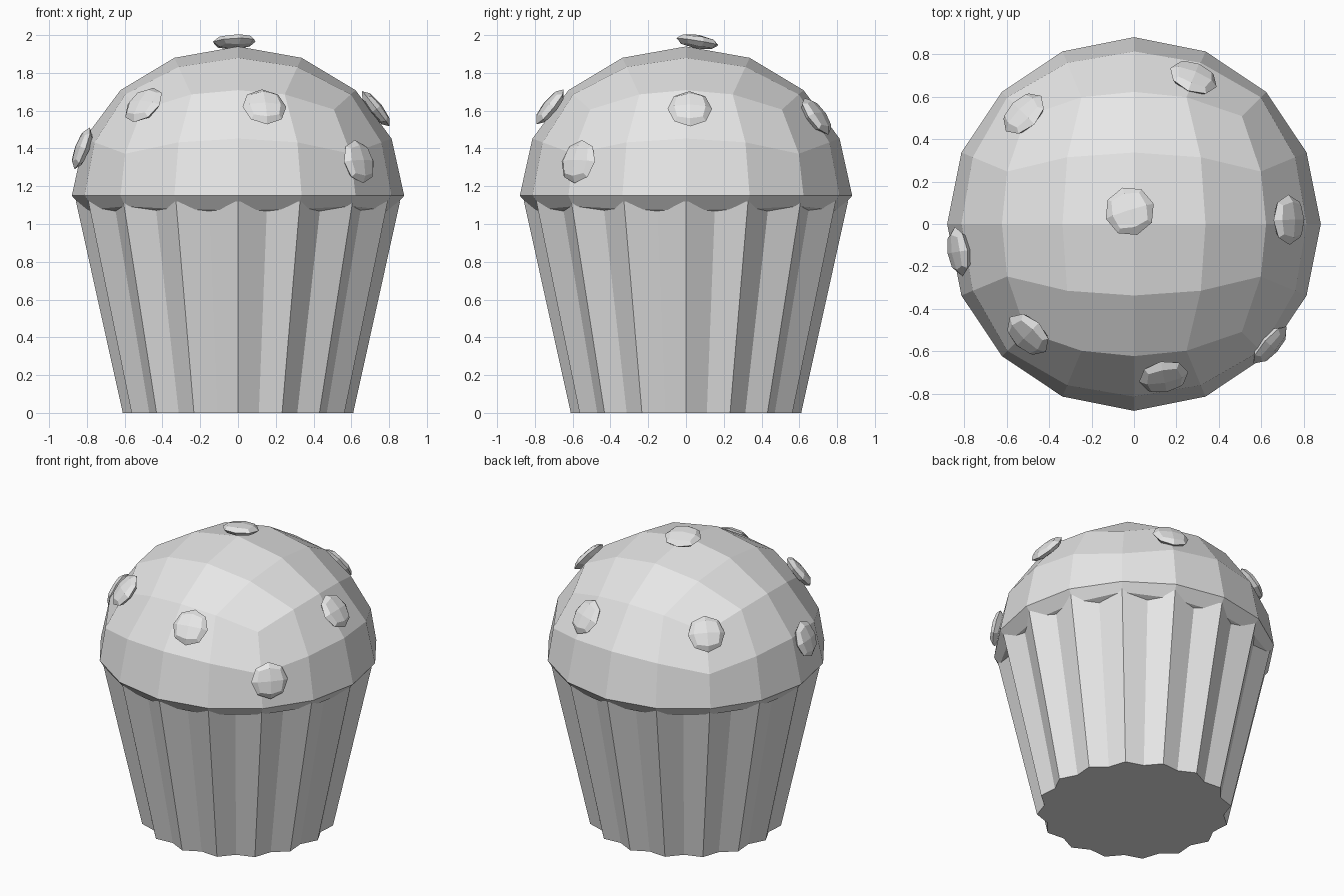
import bpy, bmesh, math
from mathutils import Vector, Matrix

default = bpy.data.objects.get("Cube")
if default:
    bpy.data.objects.remove(default, do_unlink=True)

# One plain grey for every part
grey = bpy.data.materials.new("plain_grey")
grey.use_nodes = True
colour = (0.8, 0.8, 0.8, 1)
grey.diffuse_color = colour
grey.node_tree.nodes["Principled BSDF"].inputs["Base Color"].default_value = colour


def add_object(name, bm):
    bmesh.ops.recalc_face_normals(bm, faces=bm.faces)
    mesh = bpy.data.meshes.new(name)
    bm.to_mesh(mesh)
    bm.free()
    mesh.materials.append(grey)
    obj = bpy.data.objects.new(name, mesh)
    bpy.context.collection.objects.link(obj)
    return obj


def quad_sphere(cuts):
    """Unit sphere made from an evenly divided cube."""
    bm = bmesh.new()
    bmesh.ops.create_cube(bm, size=2)
    bmesh.ops.subdivide_edges(bm, edges=bm.edges[:], cuts=cuts, use_grid_fill=True)
    for v in bm.verts:
        v.co = Vector([math.tan(c * math.pi / 4) for c in v.co]).normalized()
    return bm


# Cake top: full dome above the rim, shallow underside below it
RIM, RADIUS, HEIGHT, UNDER = 1.15, 0.88, 0.79, 0.2
bm = quad_sphere(3)
for v in bm.verts:
    x, y, z = v.co
    v.co = (x * RADIUS, y * RADIUS, RIM + z * (HEIGHT if z > 0 else UNDER))
add_object("cake_top", bm)

# Pleated wrapper: alternating outer and inner corners, flaring upwards
PLEATS = 16
bm = bmesh.new()
rings = []
for z, outer, inner in ((0, 0.61, 0.565), (1.12, 0.858, 0.79)):
    ring = []
    for i in range(PLEATS * 2):
        a = math.pi * i / PLEATS
        r = inner if i % 2 else outer
        ring.append(bm.verts.new((r * math.cos(a), r * math.sin(a), z)))
    rings.append(ring)
low, high = rings
for i in range(PLEATS * 2):
    j = (i + 1) % (PLEATS * 2)
    bm.faces.new((low[i], low[j], high[j], high[i]))
bm.faces.new(low)
bm.faces.new(high)
add_object("wrapper", bm)

# Candy buttons: flattened low-poly spheres lying on the dome
candies = {
    "top": (-0.02, 0.06, 1.965),
    "front": (0.14, -0.72, 1.62),
    "front_right": (-0.50, -0.52, 1.63),
    "front_left": (0.64, -0.57, 1.33),
    "left": (0.73, 0.02, 1.61),
    "right": (-0.825, -0.13, 1.40),
    "back_right": (-0.52, 0.52, 1.60),
    "back_left": (0.28, 0.69, 1.57),
}
for place, centre in candies.items():
    x, y, z = centre
    normal = Vector((x, y, (z - RIM) * (RADIUS / HEIGHT) ** 2))
    if place == "top":
        normal = Vector((-0.05, 0.16, 1))
    bm = quad_sphere(1)
    turn = normal.to_track_quat("Z", "Y").to_matrix().to_4x4()
    flat = Matrix.Diagonal((0.118, 0.118, 0.037, 1))
    bmesh.ops.transform(bm, matrix=Matrix.Translation(centre) @ turn @ flat, verts=bm.verts)
    add_object("candy_" + place, bm)
